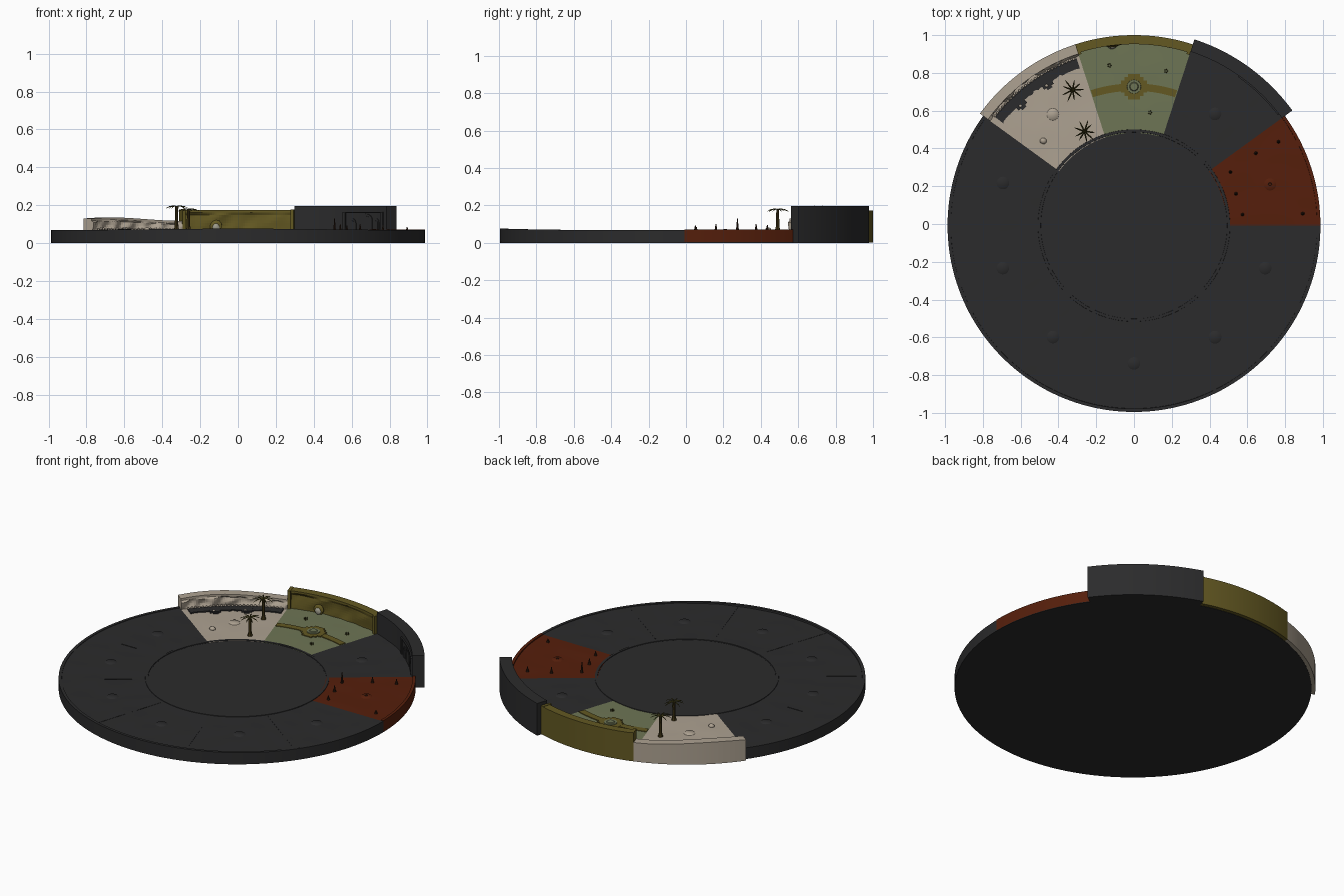
import bpy, bmesh, math, random
from mathutils import Vector, noise

if "Cube" in bpy.data.objects:
    bpy.data.objects.remove(bpy.data.objects["Cube"])

random.seed(4)
CY = -0.008          # disc centre in y
R = 0.986            # disc radius


def mat(name, r, g, b):
    m = bpy.data.materials.new(name)
    m.diffuse_color = (r, g, b, 1)
    m.use_nodes = True
    m.node_tree.nodes["Principled BSDF"].inputs["Base Color"].default_value = m.diffuse_color
    return m


DARK = mat("dark_slate", 0.024, 0.024, 0.025)
RED = mat("red_earth", 0.092, 0.0135, 0.0035)
SAND = mat("pale_sand", 0.42, 0.36, 0.285)
GREEN = mat("sage_grass", 0.155, 0.178, 0.09)
OLIVE = mat("olive_stone", 0.125, 0.098, 0.016)
TRUNK = mat("trunk_brown", 0.055, 0.038, 0.009)
LEAF = mat("dark_leaf", 0.045, 0.040, 0.007)
SPIKE = mat("burnt_spike", 0.024, 0.010, 0.005)
PALE = mat("pale_stone", 0.34, 0.33, 0.26)


def finish(name, bm, m, smooth=None):
    bmesh.ops.recalc_face_normals(bm, faces=bm.faces)
    me = bpy.data.meshes.new(name)
    bm.to_mesh(me)
    bm.free()
    me.materials.append(m)
    ob = bpy.data.objects.new(name, me)
    bpy.context.collection.objects.link(ob)
    if smooth:
        for p in me.polygons:
            p.use_smooth = True
        me.set_sharp_from_angle(angle=math.radians(smooth))
    return ob


def polar(r, deg, z=0.0):
    a = math.radians(deg)
    return Vector((r * math.cos(a), r * math.sin(a) + CY, z))


def loft(name, a0, a1, section, m, step=1.5, smooth=None):
    """Sweep a closed (r, z) section, which may vary with angle, around the disc."""
    bm = bmesh.new()
    n = max(1, round((a1 - a0) / step))
    full = abs(a1 - a0 - 360) < 1e-6
    rows = [[bm.verts.new(polar(r, a0 + (a1 - a0) * i / n, z))
             for r, z in section(a0 + (a1 - a0) * i / n)]
            for i in range(n if full else n + 1)]
    k = len(rows[0])
    for i in range(n):
        p, q = rows[i], rows[(i + 1) % len(rows)]
        for j in range(k):
            bm.faces.new((p[j], p[(j + 1) % k], q[(j + 1) % k], q[j]))
    if not full:
        bm.faces.new(rows[0])
        bm.faces.new(rows[-1])
    return finish(name, bm, m, smooth)


def box(r0, r1, z0, z1):
    return lambda a: [(r0, z0), (r1, z0), (r1, z1), (r0, z1)]


def ground(r, a):
    return 0.0655 + 0.002 * noise.noise(polar(r, a) * 9)


def floor_section(a):
    rs = [R - (R - 0.49) * i / 10 for i in range(11)]
    return [(0.49, 0.003), (R, 0.003)] + [(r, ground(r, a)) for r in rs]


def relief_wall(r_in, r_base, r_out, top, bump, freq):
    """Wall whose inner face is carved rock below a plain lip."""
    def f(a):
        t = top(a)
        pts = [(r_base, 0.002), (r_out, 0.002), (r_out, t), (r_in, t), (r_in, t - 0.012)]
        for i in range(1, 9):
            z = t - 0.012 - (t - 0.06) * i / 8
            r = r_in + (r_base - r_in) * i / 8
            d = noise.noise(polar(1, a, z * 1.5) * freq + Vector((0, 0, a * 0.12))) * bump
            pts.append((r + 0.006 + d, max(z, 0.045)))
        return pts
    return f


def cone(name, p, r0, r1, h, m, seg=12, smooth=None):
    bm = bmesh.new()
    bmesh.ops.create_cone(bm, cap_ends=True, segments=seg, radius1=r0, radius2=max(r1, 1e-4), depth=h)
    bmesh.ops.translate(bm, verts=bm.verts, vec=p + Vector((0, 0, h / 2)))
    return finish(name, bm, m, smooth)


def rock(name, p, s, m):
    bm = bmesh.new()
    bmesh.ops.create_icosphere(bm, subdivisions=2, radius=1)
    for v in bm.verts:
        k = 1 + 0.2 * noise.noise(v.co * 2 + p * 20)
        v.co = Vector((v.co.x * s[0], v.co.y * s[1], v.co.z * s[2])) * k + p
    return finish(name, bm, m, 40)


# --- base disc: dark underside, centre, ring, floors and rim
cone("base_plate", Vector((0, CY, 0)), R, R, 0.004, DARK, 180)
cone("centre_floor", Vector((0, CY, 0)), 0.495, 0.495, 0.065, DARK, 96, 30)
loft("centre_ring", 0, 360, lambda a: [(0.490, 0.05), (0.512, 0.05), (0.508, 0.0685), (0.494, 0.0685)], DARK, 3, 30)
for nm, a0, a1, m in (("dark_floor_long", 144, 360, DARK), ("dark_floor_gate", 36, 72, DARK),
                      ("red_floor", 0, 36, RED), ("grass_floor", 72, 108, GREEN), ("sand_floor", 108, 144, SAND)):
    loft(nm, a0, a1, floor_section, m, 2, 30)


def rim(a):
    z = 0.068 + 0.008 * abs(math.sin(math.radians(a))) ** 4
    return [(0.967, 0.05), (R + 0.001, 0.003), (R + 0.001, z), (0.970, z)]


loft("outer_rim", 144, 360, rim, DARK, 2, 30)
loft("red_rim", 0, 36, lambda a: [(0.967, 0.05), (R + 0.001, 0.003), (R + 0.001, 0.071), (0.97, 0.071)], RED, 2, 30)

# --- seams between sectors and low mounds in their middles
for a in (216, 252, 288, 324):
    loft("sector_seam", a - 0.2, a + 0.2, box(0.53, 0.96, 0.05, 0.0665), DARK)
loft("short_seam", 179.8, 180.2, box(0.68, 0.78, 0.05, 0.068), DARK)
for a in (54, 162, 198, 234, 270, 306, 342):
    cone("sector_mound", polar(0.73, a, 0.06), 0.040, 0.028, 0.0095, DARK, 24, 60)

# --- dark gate wall with framed arches
loft("gate_wall", 36, 72, box(0.968, 1.036, 0, 0.196), DARK, 1.5, 30)
for a0, a1, z0, z1 in ((37.5, 38.5, 0.06, 0.165), (54, 55, 0.06, 0.165), (37.5, 55, 0.158, 0.165)):
    loft("gate_frame", a0, a1, box(0.960, 0.97, z0, z1), DARK)
for c, w, h in ((46.2, 3.4, 0.155), (41, 1.6, 0.13), (51.4, 1.6, 0.13)):
    def arch(inset, r, c=c, w=w, h=h):
        def f(a):
            t = max(0, 1 - ((a - c) / (w + 0.01)) ** 2) ** 0.5
            return [(r, 0.06), (0.97, 0.06), (0.97, h - inset - 0.03 * (1 - t)), (r, h - inset - 0.03 * (1 - t))]
        return f
    loft("gate_arch", c - w, c + w, arch(0, 0.964), DARK, 0.4)
    loft("gate_door", c - w * 0.7, c + w * 0.7, arch(0.012, 0.961), DARK, 0.4)

# --- olive garden wall with end posts and niche stone
loft("garden_wall", 72, 108, relief_wall(0.960, 0.958, 1.008, lambda a: 0.174, 0.014, 9), OLIVE, 0.75)
for a0, a1 in ((72, 73), (107, 108)):
    loft("garden_post", a0, a1, box(0.950, 1.008, 0.002, 0.176), OLIVE)
rock("niche_back", polar(0.962, 97, 0.088), (0.034, 0.012, 0.034), OLIVE)
rock("niche_stone", polar(0.953, 97, 0.082), (0.020, 0.012, 0.022), PALE)

# --- pale cliff wall
loft("cliff_wall", 108, 144,
     relief_wall(0.955, 0.935, 1.008,
                 lambda a: 0.126 + 0.009 * math.sin((a - 112) / 32 * math.pi * 1.2 - 1), 0.028, 13), SAND, 0.75)


# dark pool at the cliff foot, with stepped edge and pebbles
def pool(a):
    r = 0.882 + 0.012 * noise.noise(Vector((a * 0.7, 0, 0)))
    return [(r, 0.05), (0.937, 0.05), (0.937, 0.072), (r, 0.072)]


loft("dark_pool", 109, 142, pool, DARK, 0.8)
for a in (133, 121.5):
    loft("pool_step", a - 2, a + 2, box(0.862, 0.90, 0.05, 0.075), DARK)
    loft("pool_step_lower", a - 1, a + 1, box(0.85, 0.88, 0.05, 0.072), DARK)
    rock("pool_pebble", polar(0.873, a + 0.5, 0.075), (0.009, 0.008, 0.006), SAND)
for i in range(26):
    rock("cliff_pebble", polar(0.937, 110 + i * 1.27, 0.072), (0.007, 0.007, random.uniform(0.005, 0.010)), SAND)

# --- sand sector: mound, boulder and palms
cone("sand_mound", Vector((-0.43, 0.58, 0.06)), 0.036, 0.027, 0.0105, SAND, 24, 60)
rock("sand_boulder", Vector((-0.48, 0.44, 0.068)), (0.018, 0.017, 0.014), SAND)


def palm(x, y, h):
    cone("palm_root", Vector((x, y, 0.06)), 0.016, 0.009, 0.03, TRUNK, 8)
    cone("palm_trunk", Vector((x, y, 0.08)), 0.010, 0.007, h - 0.08, TRUNK, 8)
    bm = bmesh.new()
    for i in range(9):
        a = i * math.tau / 9 + random.uniform(-0.15, 0.15)
        d, s = Vector((math.cos(a), math.sin(a), 0)), Vector((-math.sin(a), math.cos(a), 0))
        length = random.uniform(0.052, 0.068)
        prev = None
        for t, w in ((0, 0.0015), (0.35, 0.0042), (0.7, 0.0035), (1, 0.0006)):
            c = Vector((x, y, h)) + d * length * t + Vector((0, 0, 0.022 * t - 0.032 * t * t))
            row = [bm.verts.new(c - s * w - Vector((0, 0, w * 0.6))), bm.verts.new(c + Vector((0, 0, 0.0015))),
                   bm.verts.new(c + s * w - Vector((0, 0, w * 0.6)))]
            if prev:
                for j in (0, 1):
                    bm.faces.new((prev[j], prev[j + 1], row[j + 1], row[j]))
            prev = row
    finish("palm_leaves", bm, LEAF)


palm(-0.325, 0.71, 0.193)
palm(-0.262, 0.49, 0.178)

# --- grass sector: curved path, stepped plaza, basin and shrubs
loft("garden_path", 72.3, 107.7, box(0.713, 0.752, 0.05, 0.0695), OLIVE, 1.5)
for w, d in ((0.068, 0.032), (0.05, 0.05), (0.032, 0.068)):
    bm = bmesh.new()
    bmesh.ops.create_cube(bm, size=1)
    for v in bm.verts:
        v.co = Vector((v.co.x * 2 * w, v.co.y * 2 * d + 0.727, v.co.z * 0.02 + 0.0605))
    finish("plaza_step", bm, OLIVE)
cone("plaza_basin", Vector((0, 0.727, 0.06)), 0.04, 0.036, 0.014, GREEN, 24, 30)
cone("plaza_stone", Vector((0, 0.727, 0.07)), 0.028, 0.02, 0.008, GREEN, 24, 30)
for x, y in ((-0.13, 0.84), (0.17, 0.81), (0.085, 0.59)):
    for k in range(5):
        a = k * math.tau / 5
        cone("shrub_blade", Vector((x + 0.008 * math.cos(a), y + 0.008 * math.sin(a), 0.06)),
             0.005, 0.001, 0.018, LEAF, 5)

# --- red sector: crater mound and burnt spikes
cone("crater_mound", Vector((0.72, 0.21, 0.06)), 0.04, 0.024, 0.011, RED, 24, 60)
cone("crater_top", Vector((0.72, 0.21, 0.065)), 0.012, 0.009, 0.008, SPIKE, 12)
cone("crater_cap", Vector((0.72, 0.21, 0.068)), 0.008, 0.006, 0.007, RED, 12)
for x, y, h in ((0.51, 0.275, 0.13), (0.645, 0.375, 0.10), (0.765, 0.435, 0.095),
                (0.54, 0.16, 0.10), (0.575, 0.05, 0.092), (0.893, 0.055, 0.085)):
    cone("spike_foot", Vector((x, y, 0.06)), 0.012, 0.006, 0.014, SPIKE, 6)
    cone("burnt_spike", Vector((x, y, 0.065)), 0.008, 0.002, h - 0.065, SPIKE, 6)
